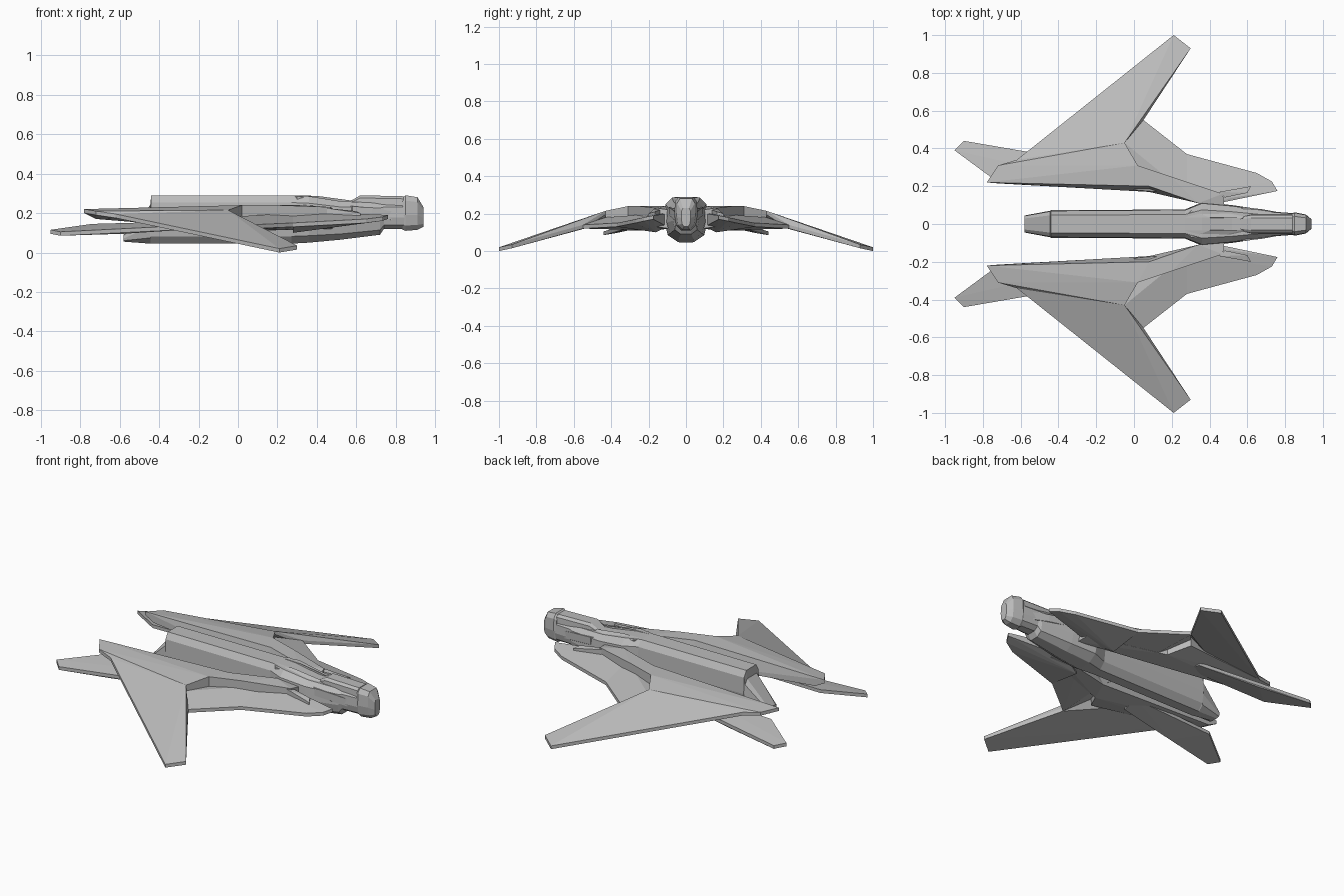
import bpy
import bmesh
from mathutils import Vector

default_cube = bpy.data.objects.get("Cube")
if default_cube:
    bpy.data.objects.remove(default_cube, do_unlink=True)

# One plain grey for the whole craft
grey = bpy.data.materials.new("hull grey")
grey.use_nodes = True
grey.diffuse_color = (0.5, 0.5, 0.5, 1)
grey.node_tree.nodes["Principled BSDF"].inputs["Base Color"].default_value = grey.diffuse_color


def finish(name, bm):
    """Turn a bmesh into a flat shaded object."""
    bmesh.ops.recalc_face_normals(bm, faces=bm.faces)
    mesh = bpy.data.meshes.new(name)
    bm.to_mesh(mesh)
    bm.free()
    mesh.materials.append(grey)
    obj = bpy.data.objects.new(name, mesh)
    bpy.context.scene.collection.objects.link(obj)
    return obj


# Shared body cross-section: (share of half width, share of height), top to bottom
BODY_PROFILE = [(.65, 1), (.95, .85), (1, .45), (.85, .15), (.4, 0)]


def body(name, *stations):
    """Skin the shared cross-section through stations (x, half width, bottom, top)."""
    bm = bmesh.new()
    rings = []
    for x, width, bottom, top in stations:
        half = [(width * w, bottom + (top - bottom) * h) for w, h in BODY_PROFILE]
        outline = half + [(-y, z) for y, z in reversed(half)]
        rings.append([bm.verts.new((x, y, z)) for y, z in outline])
    for near, far in zip(rings, rings[1:]):
        for i in range(len(near)):
            bm.faces.new((near[i - 1], near[i], far[i], far[i - 1]))
    bm.faces.new(rings[0])
    bm.faces.new(rings[-1])
    return finish(name, bm)


def below(depth, *points):
    """Copies of the points lowered by a depth."""
    return [Vector(p) - Vector((0, 0, depth)) for p in points]


def panel(name, *corners):
    """Convex panel around the corners, mirrored across the centre line."""
    bm = bmesh.new()
    for corner in corners:
        bm.verts.new(corner)
    hull = bmesh.ops.convex_hull(bm, input=bm.verts)
    inside = [v for v in hull["geom_interior"] if isinstance(v, bmesh.types.BMVert)]
    bmesh.ops.delete(bm, geom=inside, context="VERTS")
    bmesh.ops.dissolve_limit(bm, angle_limit=0.02, verts=bm.verts, edges=bm.edges)
    obj = finish(name, bm)
    mirror = obj.modifiers.new("mirror", "MIRROR")
    mirror.use_axis = (False, True, False)
    mirror.use_mirror_merge = False


def plate(name, depth, *corners):
    """Mirrored panel of even depth hanging below its top corners."""
    panel(name, *corners, *below(depth, *corners))


# Deep central fuselage with a flat spine, a narrow keel and a cut-off tail
body("fuselage",
     (-.58, .045, .055, .09),
     (-.445, .07, .045, .24),
     (-.44, .073, .045, .29),
     (.27, .077, .045, .29),
     (.36, .115, .05, .285),
     (.52, .1, .065, .26),
     (.72, .07, .09, .25),
     (.74, .065, .12, .25),
     (.85, .057, .12, .25))

# Raised canopy fairing behind the nose
body("canopy",
     (.55, .035, .2, .25),
     (.62, .05, .2, .29),
     (.84, .05, .2, .285))

# Blunt faceted nose cap
body("nose_cap",
     (.835, .055, .115, .28),
     (.85, .062, .11, .29),
     (.91, .05, .115, .28),
     (.94, .025, .13, .23))

# Corners shared by neighbouring wing panels
tail_point = (-.78, .22, .22)
tail_corner = (-.72, .31, .21)
root_rear = (-.62, .34, .195)
root_front = (-.05, .43, .215)
ridge = (.02, .31, .24)
shelf = (.08, .2, .24)
wall_foot = (.08, .17, .11)
break_point = (.05, .55, .14)
tip_rear = (.21, 1, .02)
tip_front = (.3, .93, .035)

# Thick inner wing, with a wall leaning in towards the fuselage
panel("inner_wing", tail_point, tail_corner, root_rear, root_front, ridge, shelf, wall_foot,
      (-.72, .215, .17),
      *below(.02, tail_point, tail_corner, root_rear),
      *below(.075, root_front), *below(.13, ridge))

# Shoulder carrying the wing into the neck
shoulder_top = [(.2, .25, .24), (.2, .19, .235), (.34, .11, .24), (.47, .16, .23), (.48, .09, .22)]
panel("wing_shoulder", ridge, shelf, wall_foot, *shoulder_top,
      *below(.13, ridge), *below(.1, *shoulder_top))

# Long outer wing sweeping forward and drooping to its tip
plate("outer_wing", .02, root_rear, (-.3, .32, .2), root_front, break_point, tip_rear, tip_front)

# Step plate under the wing root, running forward beside the nose
plate_outer = (.28, .37, .15)
plate_inner = (.28, .16, .2)
plate_foot = (.28, .16, .12)
panel("root_plate", (-.05, .43, .18), break_point, plate_outer, plate_inner, plate_foot, wall_foot,
      (0, .18, .17), *below(.02, break_point, plate_outer))
plate("forward_plate", .02, plate_outer, plate_inner, plate_foot,
      (.4, .1, .2), (.4, .1, .15), (.52, .14, .2), (.52, .14, .17),
      (.65, .27, .17), (.73, .225, .18), (.76, .175, .19))
plate("forward_rail", .04, (.45, .17, .225), (.48, .14, .22), (.6, .165, .21), (.62, .2, .2))

# Low ribs along the neck and cheeks beside the nose
plate("neck_rib", .04, (.27, .035, .29), (.3, .07, .285), (.4, .035, .287),
      (.4, .075, .27), (.6, .03, .26), (.6, .045, .25))
plate("nose_cheek", .045, (.53, .06, .24), (.58, .09, .235), (.68, .078, .225), (.78, .06, .21))

# Low tail fins reaching out behind the wings
plate("tail_fin", .02, (-.95, .39, .115), (-.9, .44, .105), (-.58, .38, .115),
      (-.2, .32, .14), (-.2, .22, .16), (-.74, .235, .145))
